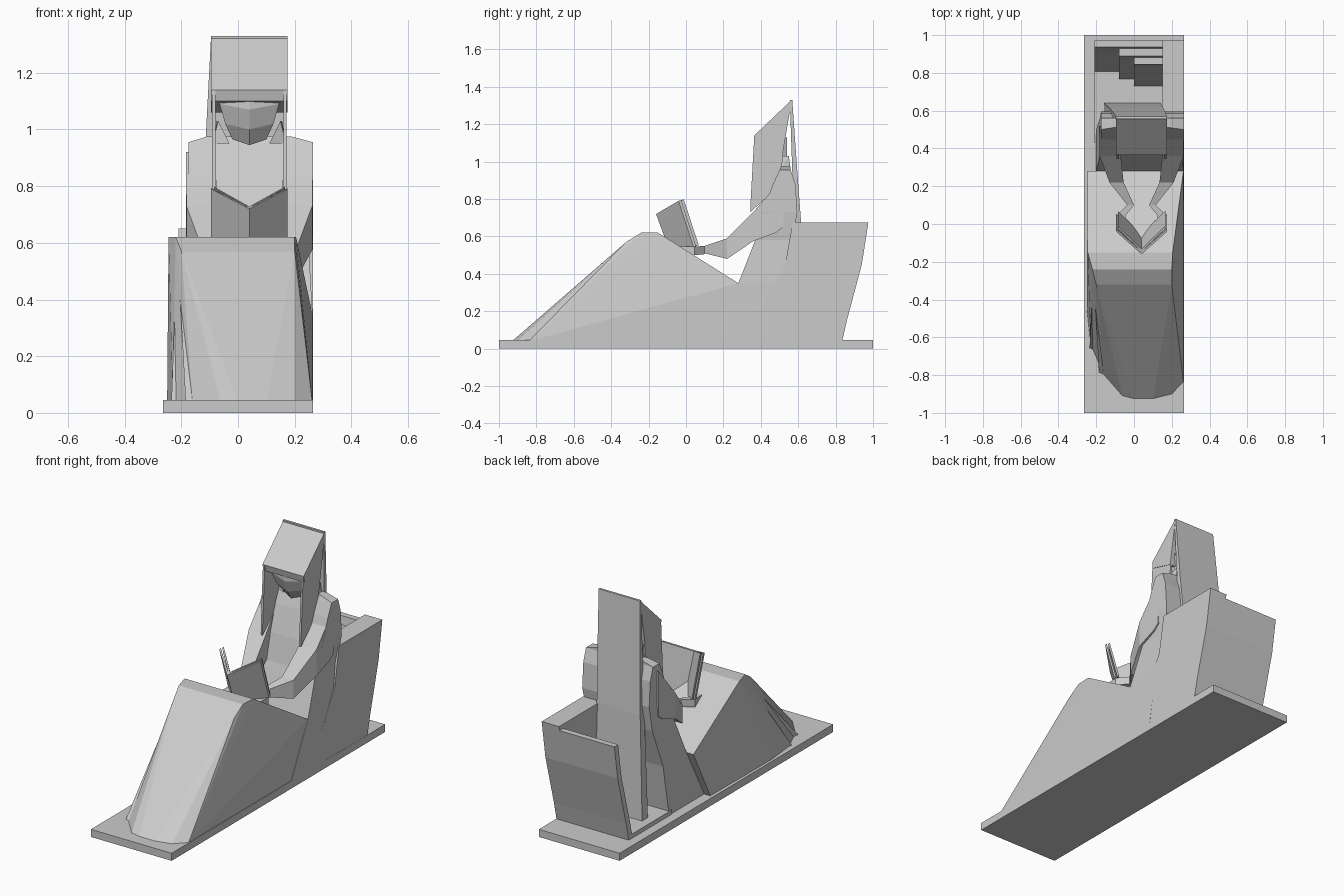
import bpy, bmesh

if "Cube" in bpy.data.objects:
    bpy.data.objects.remove(bpy.data.objects["Cube"])

CX = 0.04  # centre line of the figure


def finish(name, bm):
    bmesh.ops.recalc_face_normals(bm, faces=bm.faces)
    me = bpy.data.meshes.new(name)
    bm.to_mesh(me)
    bm.free()
    ob = bpy.data.objects.new(name, me)
    bpy.context.collection.objects.link(ob)
    return ob


def loft(name, rings):
    """Bridge equal-length point rings and cap both ends."""
    bm = bmesh.new()
    vs = [[bm.verts.new(p) for p in r] for r in rings]
    n = len(rings[0])
    for a, b in zip(vs, vs[1:]):
        for i in range(n):
            j = (i + 1) % n
            bm.faces.new((a[i], a[j], b[j], b[i]))
    bm.faces.new(vs[0])
    bm.faces.new(vs[-1][::-1])
    return finish(name, bm)


def prism(name, profile, x0, x1):
    """Extrude a (y, z) profile along x."""
    return loft(name, [[(x, y, z) for y, z in profile] for x in (x0, x1)])


def hull(name, pts):
    bm = bmesh.new()
    for p in pts:
        bm.verts.new(p)
    res = bmesh.ops.convex_hull(bm, input=bm.verts[:])
    bmesh.ops.delete(bm, geom=list({g for g in res["geom_interior"] + res["geom_unused"]
                                    if isinstance(g, bmesh.types.BMVert)}), context='VERTS')
    return finish(name, bm)


def mirror_x(p, s):
    return (CX + s * (p[0] - CX), p[1], p[2])


def box(name, x0, x1, y0, y1, z0, z1):
    return prism(name, [(y0, z0), (y1, z0), (y1, z1), (y0, z1)], x0, x1)


# base slab and low step behind the figure
box("base", -.265, .265, -1, 1, 0, .045)
box("floor_step", -.21, .2, .43, .82, .04, .07)

# draped legs: floor outline, raised knees and sloping lap
floor = [(-.245, .12), (-.25, -.45), (-.23, -.64), (-.16, -.8), (-.06, -.915),
         (0, -.93), (.1, -.93), (.2, -.905), (.262, -.84), (.262, .12)]
knees = [(-.2, -.32, .57), (.2, -.32, .57), (-.22, -.24, .62), (.2, -.24, .62),
         (-.245, -.15, .62), (.205, -.15, .62), (-.245, .28, .35), (.262, .28, .35)]
hull("draped_legs", [(x, y, .04) for x, y in floor] + knees)
# skirt folds on the left side
for i, (x, y) in enumerate([(-.235, -.66), (-.185, -.79)]):
    hull("skirt_fold_%d" % i, [(x, y, .04), (x + .05, y - .02, .04), (x + .03, y + .25, .04),
                               (-.215, -.24, .6), (-.17, -.24, .58), (-.2, -.15, .58)])

# torso and seat of the robe: x0, x1, front y, back y, z
secs = [(-.205, .265, .12, .45, .04), (-.2, .263, .28, .5, .35),
        (-.178, .25, .37, .57, .58), (-.175, .264, .41, .595, .73),
        (-.175, .264, .465, .585, .88), (-.175, .264, .5, .56, .955),
        (-.11, .19, .51, .56, .975)]
loft("torso", [[(a, c, z), (b, c, z), (b, d, z), (a, d, z)] for a, b, c, d, z in secs])

# arms and hands: y, inner x, outer x, bottom z, top z
arm = [(.52, .17, .264, .65, .92), (.48, .16, .264, .62, .87), (.36, .15, .262, .575, .73),
       (.22, .135, .21, .48, .59), (.1, .08, .115, .51, .55)]
hand = [(.1, .08, .115, .505, .55), (.045, .125, .17, .5, .545), (-.04, .12, .165, .505, .545)]
for s, side in ((1, "right"), (-1, "left")):
    for part, path in (("arm", arm), ("hand", hand)):
        loft(side + "_" + part, [[mirror_x(p, s) for p in
             ((a, y, z0), (b, y, z0), (b, y, z1), (a, y, z1))] for y, a, b, z0, z1 in path])
    # hanging side lappet of the hood
    pts = [(.365, 1.14), (.52, 1.06), (.505, .88), (.345, .73), (.345, .78)]
    loft(side + "_lappet", [[mirror_x((x, y, z), s) for y, z in pts] for x in (.16, .172)])
    # collar wedge
    hull(side + "_collar", [mirror_x(p, s) for p in
         [(.15, .50, 1.03), (.155, .55, 1.03), (.11, .47, .95), (.17, .5, .95), (.16, .56, .95)]])
    # open book cover with a page block
    for part, off, k in (("cover", 0, 1), ("pages", .014, .93)):
        q = [(CX, -.16, .72), (CX + .135 * k, -.04, .79), (CX + .135 * k, .04, .545), (CX, -.08, .5)]
        loft(side + "_book_" + part, [[mirror_x((x, y + off + d, z + .3 * (off + d)), s) for x, y, z in q]
                                      for d in (0, .014)])

# face and neck
loft("face", [[(CX - w, y0, z), (CX, y0 - .02, z - dz), (CX + w, y0, z), (CX + w, .54, z), (CX - w, .54, z)]
              for w, y0, z, dz in ((.06, .46, .965, .02), (.085, .425, 1.02, .02),
                                   (.105, .40, 1.09, .02), (.115, .40, 1.13, 0))])

# hood: sloped wedge with a front rim
prism("hood", [(.365, 1.14), (.565, 1.33), (.552, 1.25), (.52, 1.06), (.375, 1.10)], CX - .135, CX + .135)

# long veil hanging from the hood to the floor
loft("veil", [[(a, c, z), (b, c, z), (b, d, z), (a, d, z)] for a, b, c, d, z in
              ((-.095, .175, .555, .568, 1.33), (-.115, .165, .568, .595, .95),
               (-.13, .155, .575, .615, .68), (-.16, .14, .585, .64, .06))])

# seat side wall with a leaning back edge
back = [(.835, .04), (.86, .15), (.94, .45), (.975, .675)]
prism("seat_side_wall", [(.3, .04)] + back + [(.57, .675), (.53, .45)], .15, .264)


# leaning back panel, thickened in steps toward the side wall
def plank(name, x0, x1, thick, top):
    y_top = .94 + (top - .45) * .155
    edge = back[:3] + [(y_top, top)]
    prism(name, edge + [(y - thick, z) for y, z in reversed(edge)], x0, x1)


plank("back_panel", -.21, .15, .035, .65)
plank("back_step_1", -.08, .15, .075, .6)
plank("back_step_2", 0, .15, .11, .55)
